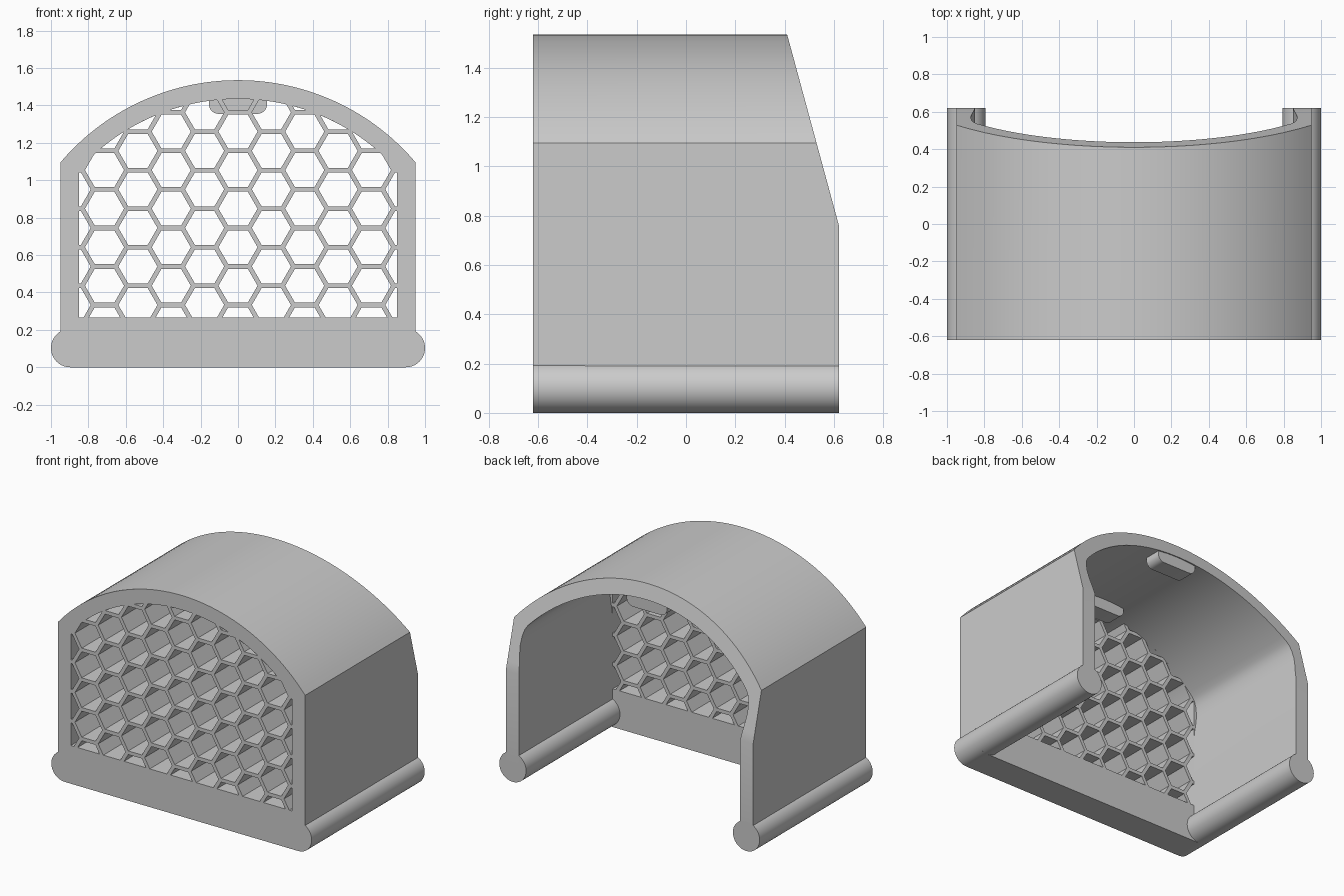
import bpy, bmesh
from math import sin, cos, asin, pi, sqrt
from mathutils import Vector

cube = bpy.data.objects.get("Cube")
if cube:
    bpy.data.objects.remove(cube)

FRONT, PLATE_BACK, BACK = -0.62, -0.41, 0.62
ARC_Z, R_OUT, R_IN = 0.29, 1.245, 1.145      # roof arcs share one centre
WALL_OUT, WALL_IN = 0.95, 0.85
FOOT_R, FOOT_X = 0.103, 0.897
SLOPE_Z = 0.76                               # where the rear slant begins

grey = bpy.data.materials.new("plain_grey")
grey.use_nodes = True
grey.diffuse_color = (0.6, 0.6, 0.6, 1)
grey.node_tree.nodes["Principled BSDF"].inputs["Base Color"].default_value = (0.6, 0.6, 0.6, 1)


def finish(obj):
    """Weld, fix normals, colour and shade one part."""
    bm = bmesh.new()
    bm.from_mesh(obj.data)
    bmesh.ops.remove_doubles(bm, verts=bm.verts, dist=1e-5)
    bmesh.ops.recalc_face_normals(bm, faces=bm.faces)
    bm.to_mesh(obj.data)
    bm.free()
    obj.data.materials.clear()
    obj.data.materials.append(grey)
    bpy.ops.object.select_all(action='DESELECT')
    obj.select_set(True)
    bpy.context.view_layer.objects.active = obj
    bpy.ops.object.shade_smooth_by_angle(angle=pi / 6)


def plate(name, loops, y0, y1):
    """Extrude x-z outlines (first is the rim, others are holes) from y0 to y1."""
    curve = bpy.data.curves.new(name, 'CURVE')
    curve.dimensions = '2D'
    curve.fill_mode = 'BOTH'
    curve.extrude = (y1 - y0) / 2
    for loop in loops:
        spline = curve.splines.new('POLY')
        spline.points.add(len(loop) - 1)
        for p, (x, z) in zip(spline.points, loop):
            p.co = (x, z, 0, 1)
        spline.use_cyclic_u = True
    obj = bpy.data.objects.new(name, curve)
    bpy.context.collection.objects.link(obj)
    bpy.ops.object.select_all(action='DESELECT')
    obj.select_set(True)
    bpy.context.view_layer.objects.active = obj
    bpy.ops.object.convert(target='MESH')
    obj = bpy.context.object
    for v in obj.data.vertices:
        x, z, d = v.co
        v.co = (x, (y0 + y1) / 2 - d, z)
    finish(obj)
    return obj


def arc(cx, cz, r, a0, a1, n):
    return [(cx + r * cos(a0 + (a1 - a0) * i / n), cz + r * sin(a0 + (a1 - a0) * i / n))
            for i in range(n + 1)]


def mirrored(half):
    """Close a right-hand half profile with its mirror image."""
    return half + [(-x, z) for x, z in reversed(half) if x > 1e-6]


def clip(poly, region):
    """Clip a polygon to a convex counter-clockwise region."""
    for a, b in zip(region, region[1:] + region[:1]):
        def side(p):
            return (b[0] - a[0]) * (p[1] - a[1]) - (b[1] - a[1]) * (p[0] - a[0])
        out = []
        for p, q in zip(poly, poly[1:] + poly[:1]):
            sp, sq = side(p), side(q)
            if sp >= 0:
                out.append(p)
            if sp * sq < 0:
                t = sp / (sp - sq)
                out.append((p[0] + t * (q[0] - p[0]), p[1] + t * (q[1] - p[1])))
        poly = out
        if not poly:
            break
    return poly


def area(poly):
    return abs(sum(p[0] * q[1] - q[0] * p[1] for p, q in zip(poly, poly[1:] + poly[:1]))) / 2


def roof(r, x, n=24):
    """Right half of a roof arc, from half-width x up to the crown."""
    return arc(0, ARC_Z, r, pi / 2 - asin(x / r), pi / 2, n)


# Front plate with honeycomb grille
foot_side = arc(FOOT_X, FOOT_R, FOOT_R, -pi / 2, asin(sqrt(FOOT_R**2 - (WALL_OUT - FOOT_X)**2) / FOOT_R), 20)
outline = mirrored(foot_side + roof(R_OUT, WALL_OUT))
opening = mirrored([(WALL_IN, 0.265)] + roof(R_IN, WALL_IN))
PITCH, BAR = 0.206, 0.025
hex_r = (PITCH - BAR) / sqrt(3)
holes = []
for col in range(-5, 6):
    for row in range(-1, 7):
        cx = col * PITCH * sqrt(3) / 2
        cz = 0.333 + PITCH * (row + (0 if col % 2 else 0.5))
        cell = clip(arc(cx, cz, hex_r, 0, 5 * pi / 3, 5), opening)
        if len(cell) > 2 and area(cell) > 1e-4:
            holes.append(cell)
plate("front_grille", [outline] + holes, FRONT, PLATE_BACK)

# Arched shell: paired outer and inner profiles, slanted at the rear
bulge = [(0.85, SLOPE_Z), (0.857, 0.82), (0.867, 0.88), (0.873, 0.94), (0.868, 1.0), (0.857, 1.04)]
spring_z = roof(R_OUT, WALL_OUT)[0][1]
outer = [(WALL_OUT, 0.12)]
outer += [(WALL_OUT, SLOPE_Z + (spring_z - SLOPE_Z) * i / len(bulge)) for i in range(len(bulge))]
outer = mirrored(outer + roof(R_OUT, WALL_OUT))
inner = mirrored([(WALL_IN, 0.12)] + bulge + roof(R_IN, 0.838))


def rear(z):
    return min(BACK, BACK - (z - SLOPE_Z) * 0.21 / 0.775)


bm = bmesh.new()
rings = []
for (xo, zo), (xi, zi) in zip(outer, inner):
    rings.append([bm.verts.new(c) for c in (
        (xo, PLATE_BACK, zo), (xo, rear(zo), zo), (xi, rear(zi), zi), (xi, PLATE_BACK, zi))])
for a, b in zip(rings, rings[1:]):
    for i in range(4):
        j = (i + 1) % 4
        bm.faces.new((a[i], a[j], b[j], b[i]))
bm.faces.new(rings[0])
bm.faces.new(rings[-1])
mesh = bpy.data.meshes.new("arched_shell")
bm.to_mesh(mesh)
bm.free()
shell = bpy.data.objects.new("arched_shell", mesh)
bpy.context.collection.objects.link(shell)
finish(shell)

# Round foot rails under both walls
for side, name in ((1, "left_foot_rail"), (-1, "right_foot_rail")):
    bpy.ops.mesh.primitive_cylinder_add(
        vertices=40, radius=FOOT_R, depth=BACK - PLATE_BACK,
        location=(side * FOOT_X, (BACK + PLATE_BACK) / 2, FOOT_R), rotation=(pi / 2, 0, 0))
    rail = bpy.context.object
    rail.name = name
    finish(rail)

# Rounded tabs hanging from the ceiling
tab = mirrored(arc(0.105, 1.405, 0.05, -pi / 2, 0, 6) + [(0.155, 1.45)])
plate("front_ceiling_tab", [tab], PLATE_BACK, -0.29)
plate("rear_ceiling_tab", [tab], 0.31, 0.43)
